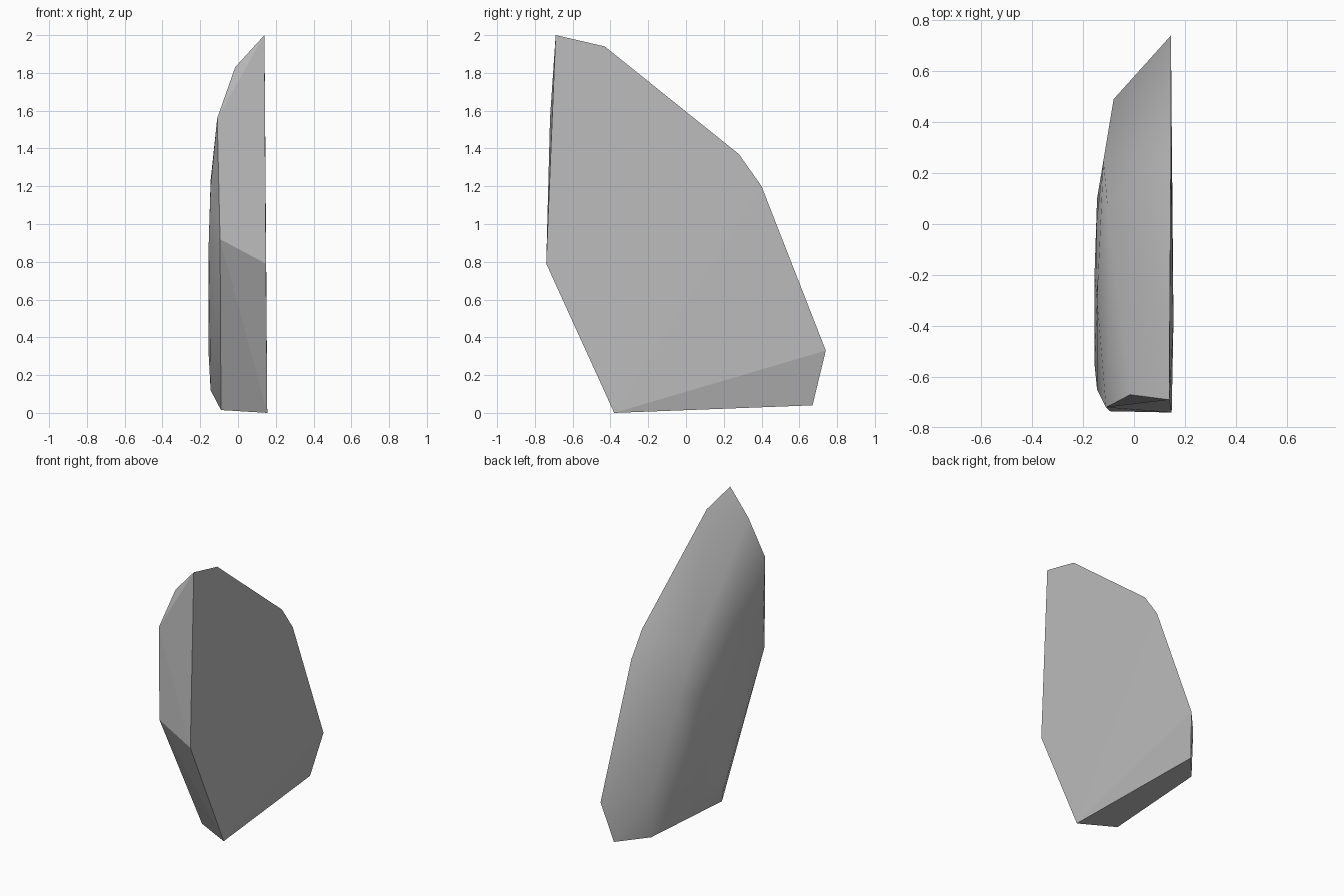
import bpy
import bmesh

# Remove the default cube only
cube = bpy.data.objects.get("Cube")
if cube:
    bpy.data.objects.remove(cube, do_unlink=True)

# Broken flat side: outline as (y, z) with a nearly constant x
flat_side = [(0.14, -0.69, 2.0), (0.14, -0.43, 1.94), (0.145, 0.28, 1.37),
             (0.145, 0.4, 1.2), (0.145, 0.74, 0.33), (0.09, 0.67, 0.04),
             (0.155, -0.38, 0.0), (0.148, -0.74, 0.79)]

# Rim where the bevelled edges meet the worn, rounded side
rim = [(-0.015, -0.67, 1.83), (-0.11, -0.72, 1.56), (-0.095, -0.735, 0.92),
       (-0.09, -0.27, 0.015), (-0.07, 0.485, 0.045), (-0.08, 0.49, 0.38),
       (-0.12, 0.25, 0.95), (-0.105, 0.08, 1.2), (-0.095, -0.46, 1.54)]

# Shallow crown of the rounded side
crown = [(-0.145, -0.65, 1.2), (-0.145, -0.3, 1.23), (-0.148, 0, 0.85),
         (-0.145, 0.1, 0.12), (-0.145, -0.2, 0.12), (-0.155, -0.55, 0.9),
         (-0.155, -0.2, 0.3), (-0.155, -0.2, 0.85)]


def is_fracture(face):
    """Flat broken faces: left side, front and underside."""
    n = face.normal
    return n.x > 0.8 or n.y < -0.7 or n.z < -0.8


def build_stone(name, points, material):
    bm = bmesh.new()
    for p in points:
        bm.verts.new(p)
    hull = bmesh.ops.convex_hull(bm, input=bm.verts[:])
    loose = [v for v in bm.verts if not v.link_faces]
    bmesh.ops.delete(bm, geom=loose, context='VERTS')
    bmesh.ops.recalc_face_normals(bm, faces=bm.faces[:])
    bm.normal_update()

    # Flat fractures keep crisp borders, the worn side is smooth
    for face in bm.faces:
        face.smooth = not is_fracture(face)
    for edge in bm.edges:
        edge.smooth = not any(is_fracture(f) for f in edge.link_faces)

    mesh = bpy.data.meshes.new(name)
    bm.to_mesh(mesh)
    bm.free()
    mesh.materials.append(material)
    obj = bpy.data.objects.new(name, mesh)
    bpy.context.collection.objects.link(obj)
    return obj


def flat_material(name, colour):
    mat = bpy.data.materials.new(name)
    mat.use_nodes = True
    mat.diffuse_color = colour
    mat.node_tree.nodes["Principled BSDF"].inputs["Base Color"].default_value = colour
    return mat


stone_grey = flat_material("stone_grey", (0.5, 0.5, 0.5, 1))
build_stone("stone_shard", flat_side + rim + crown, stone_grey)
